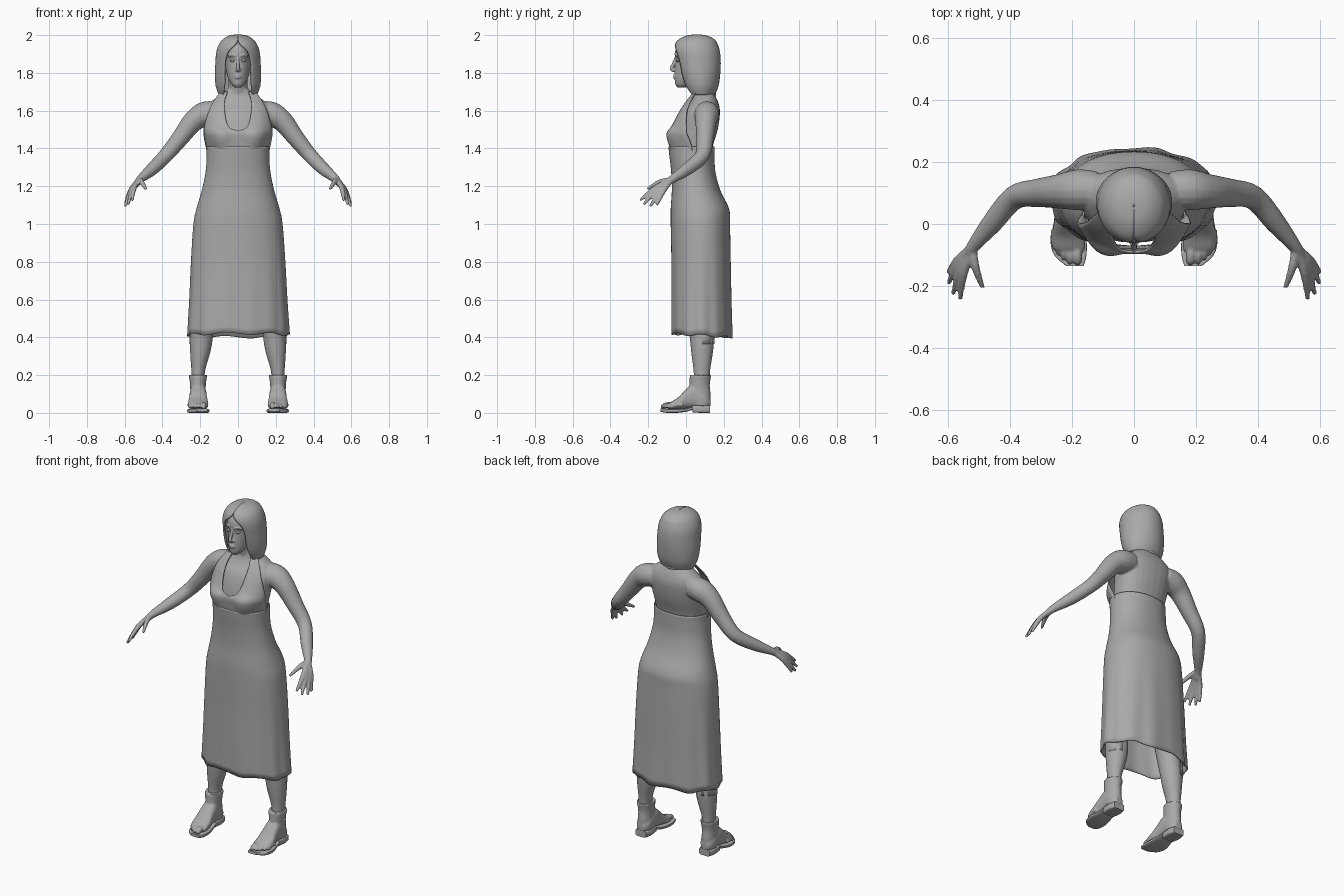
import bpy, bmesh
from math import sin, cos, asin, pi, copysign
from mathutils import Vector

if "Cube" in bpy.data.objects:
    bpy.data.objects.remove(bpy.data.objects["Cube"])

clay = bpy.data.materials.new("plain_grey")
clay.use_nodes = True
grey = (0.4, 0.4, 0.4, 1)
clay.diffuse_color = grey
clay.node_tree.nodes["Principled BSDF"].inputs["Base Color"].default_value = grey


def spline(rows, k=4):
    """Smoothly subdivide a list of number rows."""
    out = []
    for i in range(len(rows) - 1):
        a, b, c, d = (rows[max(0, min(len(rows) - 1, i + j))] for j in (-1, 0, 1, 2))
        for s in range(k):
            t = s / k
            out.append([q + t / 2 * (r - p + t * (2*p - 5*q + 4*r - w + t * (3*(q - r) + w - p)))
                        for p, q, r, w in zip(a, b, c, d)])
    return out + [list(rows[-1])]


def power(v, p):
    return copysign(abs(v) ** (2 / p), v)


def ring(c, u, v, n=28, p=2):
    angles = [2 * pi * i / n for i in range(n)]
    return [Vector(c) + Vector(u) * power(cos(a), p) + Vector(v) * power(sin(a), p) for a in angles]


def loft(bm, rings, closed=True, cap=True):
    """Skin a list of point rows."""
    vs = [[bm.verts.new(p) for p in r] for r in rings]
    n = len(vs[0])
    for a, b in zip(vs, vs[1:]):
        for i in range(n if closed else n - 1):
            j = (i + 1) % n
            bm.faces.new((a[i], a[j], b[j], b[i]))
    if cap:
        bm.faces.new(vs[0])
        bm.faces.new(vs[-1])


def stack(bm, rows, side=1, p=2):
    """Upright loft: height, half width, front, back, centre x."""
    loft(bm, [ring((side * x, (f + b) / 2, z), (w, 0, 0), (0, (b - f) / 2, 0), p=p)
              for z, w, f, b, x in spline(rows)])


def slab(bm, rows, side, p=2.5):
    """Lengthwise loft: y, centre x, half width, bottom, top."""
    loft(bm, [ring((side * x, y, (lo + hi) / 2), (w, 0, 0), (0, 0, (hi - lo) / 2), p=p)
              for y, x, w, lo, hi in spline(rows)])


def tube(bm, pts, side=1, n=16):
    """Round tube: x, y, z, radius."""
    rows = spline(pts)
    c = [Vector((side * x, y, z)) for x, y, z, r in rows]
    span = c[-1] - c[0]
    ref = Vector((0, 0, 0))
    ref[min(range(3), key=lambda i: abs(span[i]))] = 1
    rings = []
    for i, row in enumerate(rows):
        t = (c[min(i + 1, len(c) - 1)] - c[max(i - 1, 0)]).normalized()
        u = t.cross(ref).normalized()
        rings.append(ring(c[i], u * row[3], t.cross(u) * row[3], n))
    loft(bm, rings)


def finish(bm, name, voxel=0, thick=0, smooth=4):
    bmesh.ops.recalc_face_normals(bm, faces=bm.faces)
    for f in bm.faces:
        f.smooth = True
    me = bpy.data.meshes.new(name)
    bm.to_mesh(me)
    bm.free()
    me.materials.append(clay)
    ob = bpy.data.objects.new(name, me)
    bpy.context.collection.objects.link(ob)
    if voxel:
        m = ob.modifiers.new("blend", "REMESH")
        m.mode, m.voxel_size, m.use_smooth_shade = "VOXEL", voxel, True
        m = ob.modifiers.new("soften", "SMOOTH")
        m.iterations = smooth
    if thick:
        m = ob.modifiers.new("thickness", "SOLIDIFY")
        m.thickness, m.offset = thick, 0
    return ob


# Torso, neck, arms and hands blended into one skin
bm = bmesh.new()
stack(bm, [(1.3, .14, -.05, .135, 0), (1.4, .15, -.06, .14, 0), (1.5, .16, -.05, .168, 0),
           (1.59, .17, -.02, .18, 0), (1.64, .15, .02, .172, 0), (1.68, .1, .04, .155, 0),
           (1.72, .05, .04, .14, 0)], p=2.3)
tube(bm, [(0, .1, 1.6, .06), (0, .09, 1.7, .052), (0, .065, 1.8, .05)])
wrist = (.52, -.075, 1.235)
tips = [(.56, -.243, 1.125), (.582, -.225, 1.103), (.597, -.19, 1.093), (.598, -.155, 1.1)]
for s in (1, -1):
    tube(bm, [(.12, .11, 1.59, .06), (.18, .11, 1.58, .066), (.24, .105, 1.54, .056),
              (.31, .1, 1.45, .046), (.385, .085, 1.36, .039), (.455, .005, 1.29, .034),
              (*wrist, .021), (.54, -.11, 1.205, .016)], s)
    for x, y, z in tips:
        mid = [(a + b) / 2 for a, b in zip(wrist, (x, y, z))]
        tube(bm, [(*wrist, .014), (mid[0] + .008, mid[1], mid[2] + .014, .014), (x, y, z, .008)], s, 10)
    tube(bm, [(*wrist, .014), (.51, -.14, 1.222, .014), (.487, -.205, 1.185, .008)], s, 10)
finish(bm, "upper_body", .006)

# Head with nose, brows, lips and ears
bm = bmesh.new()
stack(bm, [(1.722, .016, -.042, -.005, 0), (1.738, .034, -.056, .03, 0), (1.77, .052, -.06, .08, 0),
           (1.81, .062, -.06, .13, 0), (1.865, .069, -.055, .155, 0), (1.9, .072, -.06, .158, 0),
           (1.94, .07, -.048, .15, 0), (1.975, .04, -.01, .11, 0)])
tube(bm, [(0, -.055, 1.88, .007), (0, -.066, 1.85, .008), (0, -.076, 1.823, .0105), (0, -.062, 1.812, .01)])
for z, r in ((1.786, .0065), (1.775, .007)):
    tube(bm, [(-.024, -.05, 1.78, .003), (0, -.062, z, r), (.024, -.05, 1.78, .003)])
for s in (1, -1):
    tube(bm, [(.008, -.058, 1.815, .008), (.015, -.055, 1.817, .006)], s)
    tube(bm, [(.012, -.055, 1.888, .005), (.032, -.05, 1.895, .006), (.052, -.034, 1.886, .005)], s)
    tube(bm, [(.068, .05, 1.885, .01), (.074, .055, 1.86, .012), (.068, .045, 1.83, .008)], s)
finish(bm, "head", .0035, smooth=3)

# Eyes with lids
bm = bmesh.new()
for s in (1, -1):
    stack(bm, [(1.858, .004, -.05, -.03, .029), (1.862, .011, -.053, -.03, .029),
               (1.867, .014, -.054, -.03, .029), (1.873, .005, -.05, -.03, .029)], s)
finish(bm, "eyes")

# Bob hair, open around the face: height, half width, front, back, opening
bm = bmesh.new()
rows = []
for z, w, f, b, gap in spline([(2, .002, .055, .06, 0), (1.994, .045, .005, .11, 0),
                               (1.975, .078, -.035, .148, 0), (1.95, .097, -.055, .164, .012),
                               (1.91, .111, -.06, .176, .052), (1.85, .116, -.05, .18, .067),
                               (1.79, .119, -.035, .177, .067), (1.73, .114, -.015, .168, .07),
                               (1.685, .098, .01, .15, .076)]):
    start = asin(min(.9, max(0, gap) / w))
    angles = [start + (2 * pi - 2 * start) * i / 40 for i in range(41)]
    rows.append([(w * sin(a), (f + b) / 2 - (b - f) / 2 * cos(a), z) for a in angles])
loft(bm, rows, closed=False, cap=False)
finish(bm, "hair", thick=.008)

# Long skirt and bodice, with folds that deepen toward the hem
bm = bmesh.new()
rows = []
for z, w, f, b in spline([(.41, .266, -.075, .242), (.6, .255, -.075, .237), (.8, .246, -.075, .234),
                          (1, .233, -.078, .23), (1.08, .217, -.078, .225), (1.18, .188, -.072, .178),
                          (1.28, .168, -.076, .152), (1.36, .163, -.085, .149), (1.41, .163, -.09, .149)]):
    flare = max(0, (1 - z) / .6)
    row = []
    for i, p in enumerate(ring((0, (f + b) / 2, z), (w, 0, 0), (0, (b - f) / 2, 0), 96, 2.2)):
        a = 2 * pi * i / 96
        fold = 1 + flare * .02 * cos(9 * a) * (1 + sin(a)) / 2 + flare * .012 * cos(14 * a)
        mid = (f + b) / 2
        p = Vector((p.x * fold, mid + (p.y - mid) * fold, z))
        p.z += flare ** 4 * (.007 * cos(7 * a) - .01 * sin(a))
        row.append(p)
    rows.append(row)
loft(bm, rows, cap=False)
finish(bm, "skirt", thick=.006)

# Halter bib: height, inner x, outer x, front y, edge y
bm = bmesh.new()
bib = spline([(1.39, 0, .164, -.088, .03), (1.44, 0, .175, -.096, .015), (1.475, 0, .18, -.1, .0),
              (1.492, .002, .181, -.096, -.002), (1.505, .04, .18, -.088, -.003), (1.54, .06, .172, -.068, -.005),
              (1.6, .07, .152, -.038, .0), (1.65, .07, .127, -.004, .02), (1.7, .055, .092, .035, .05)])
for s in (1, -1):
    rows = []
    for z, xi, xo, f, e in bib:
        row = []
        for i in range(13):
            x = max(0, xi) + (xo - max(0, xi)) * i / 12
            bust = .012 * max(0, 1 - ((x - .1) / .06) ** 2 - ((z - 1.46) / .06) ** 2)
            row.append((s * x, f + .006 + (e - f) * (x / xo) ** 4 - bust, z))
        rows.append(row)
    loft(bm, rows, closed=False, cap=False)
bmesh.ops.remove_doubles(bm, verts=bm.verts, dist=.0005)
finish(bm, "halter_bib", thick=.006)

# Strap behind the neck
bm = bmesh.new()
tube(bm, [(-.075, .045, 1.695, .012), (-.072, .11, 1.693, .01), (0, .15, 1.688, .01),
          (.072, .11, 1.693, .01), (.075, .045, 1.695, .012)])
finish(bm, "neck_strap")

# Slip panels showing under the hem at each side
bm = bmesh.new()
for s in (1, -1):
    loft(bm, [[(s * (.255 - abs(t) * abs(t) * .05), .095 + .055 * t, z) for t in (-1, -.5, 0, .5, 1)]
              for z in (.365, .4, .46)], closed=False, cap=False)
finish(bm, "slip_panels", thick=.004)

# Legs
bm = bmesh.new()
for s in (1, -1):
    stack(bm, [(.17, .034, .042, .125, .212), (.23, .037, .04, .128, .21), (.32, .053, .028, .142, .2),
               (.4, .06, .02, .148, .193), (.55, .062, .0, .14, .175), (.9, .085, -.01, .17, .11)], s)
finish(bm, "legs")

# Feet with ankles and toes
toes = [(.182, -.128, .015), (.207, -.126, .0105), (.226, -.113, .01), (.243, -.097, .0095), (.257, -.078, .009)]
bm = bmesh.new()
for s in (1, -1):
    stack(bm, [(.04, .043, .03, .13, .212), (.1, .041, .015, .13, .212), (.15, .042, .018, .126, .212),
               (.2, .049, .02, .134, .212)], s)
    slab(bm, [(.13, .212, .02, .035, .075), (.1, .212, .042, .022, .11), (.04, .211, .045, .025, .15),
              (0, .211, .047, .022, .125), (-.04, .211, .053, .018, .083), (-.08, .208, .05, .018, .058),
              (-.095, .2, .03, .02, .045)], s)
    for x, y, r in toes:
        tube(bm, [(x + .004, y + .06, .042, r), (x, y + .025, .042, r), (x, y + .006, .033, r * .9),
                  (x, y - .004, .03, r * .4)], s, 10)
finish(bm, "feet", .005, smooth=2)

# Soles and heel blocks
bm = bmesh.new()
for s in (1, -1):
    slab(bm, [(.128, .212, .035, 0, .04), (.09, .212, .044, 0, .04), (.035, .212, .04, .002, .04)], s, 5)
    slab(bm, [(.04, .211, .042, .018, .035), (.0, .211, .048, .006, .025), (-.05, .211, .058, 0, .022),
              (-.1, .205, .052, 0, .022), (-.135, .19, .028, .006, .024)], s, 5)
finish(bm, "soles")

# Keep cloth and sole edges crisp
bpy.ops.object.select_all(action="DESELECT")
for name in ("soles", "legs"):
    ob = bpy.data.objects[name]
    ob.select_set(True)
    bpy.context.view_layer.objects.active = ob
bpy.ops.object.shade_smooth_by_angle()
